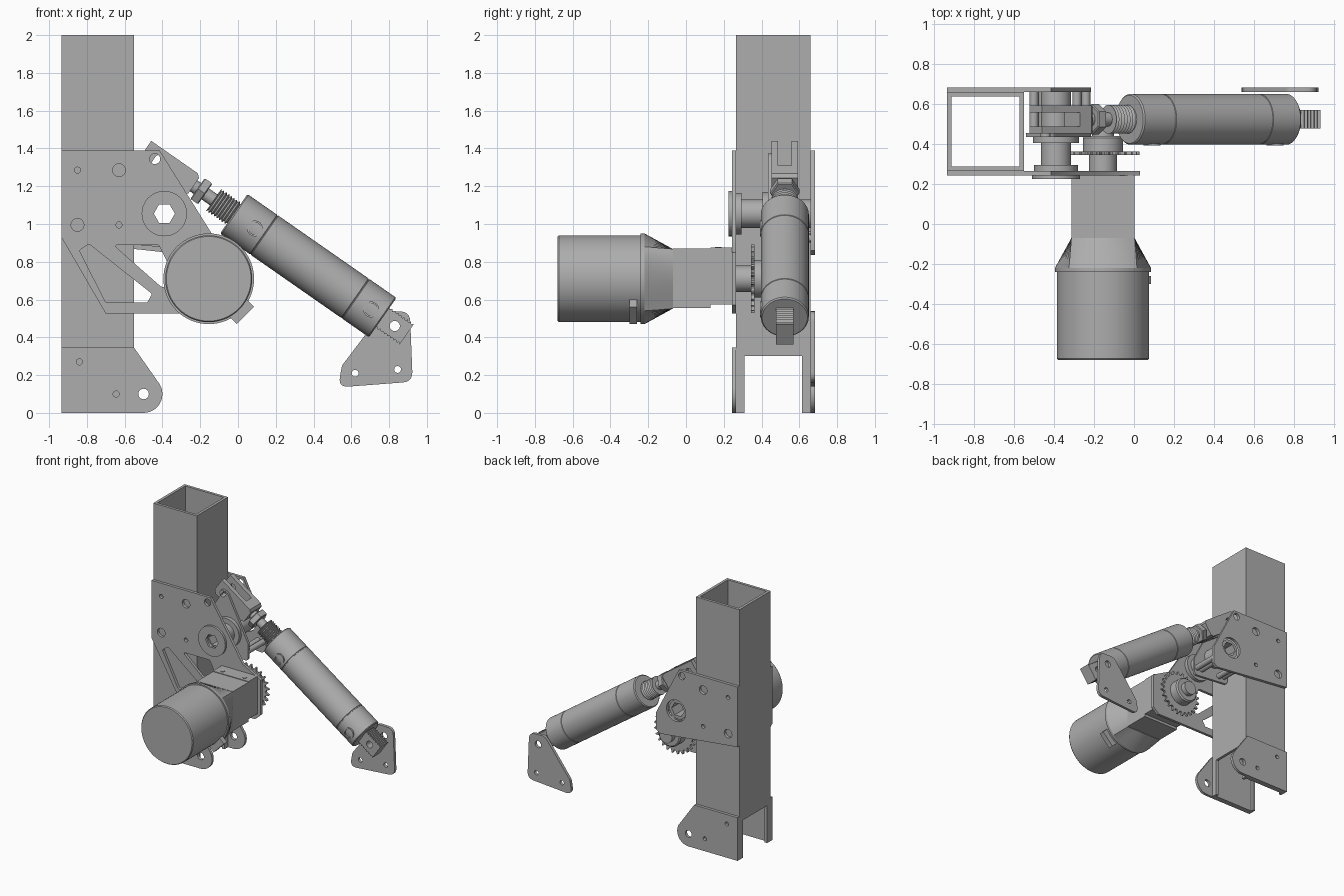
import bpy, bmesh, math
from mathutils import Vector, Matrix

if "Cube" in bpy.data.objects:
    bpy.data.objects.remove(bpy.data.objects["Cube"])

metal = bpy.data.materials.new("grey_metal")
metal.use_nodes = True
GREY = (0.42, 0.42, 0.42, 1)
metal.diffuse_color = GREY
metal.node_tree.nodes["Principled BSDF"].inputs["Base Color"].default_value = GREY
parts = []


def add(name, mesh):
    ob = bpy.data.objects.new(name, mesh)
    bpy.context.collection.objects.link(ob)
    mesh.materials.clear()
    mesh.materials.append(metal)
    parts.append(ob)
    return ob


def ring(x, z, r, n=24, turn=0):
    return [(x + r * math.cos(turn + math.tau * i / n), z + r * math.sin(turn + math.tau * i / n))
            for i in range(n)]


def rounded(corners, r, steps=6):
    """Outline with every corner softened by radius r."""
    out = []
    for i, c in enumerate(corners):
        p = Vector(c)
        a, b = Vector(corners[i - 1]) - p, Vector(corners[(i + 1) % len(corners)]) - p
        d = min(r / math.tan(a.angle(b) / 2), a.length * 0.48, b.length * 0.48)
        s, e = p + a.normalized() * d, p + b.normalized() * d
        for k in range(steps + 1):
            t = k / steps
            out.append(tuple(s * (1 - t) ** 2 + p * 2 * t * (1 - t) + e * t * t))
    return out


def prism(name, loops, lo, hi, axis="y"):
    """Extrude an outline with holes between lo and hi along an axis."""
    cu = bpy.data.curves.new(name, "CURVE")
    cu.dimensions, cu.fill_mode, cu.extrude = "2D", "BOTH", (hi - lo) / 2
    for loop in loops:
        sp = cu.splines.new("POLY")
        sp.points.add(len(loop) - 1)
        for pt, (u, v) in zip(sp.points, loop):
            pt.co = (u, v, 0, 1)
        sp.use_cyclic_u = True
    tmp = bpy.data.objects.new(name, cu)
    bpy.context.collection.objects.link(tmp)
    mesh = bpy.data.meshes.new_from_object(tmp.evaluated_get(bpy.context.evaluated_depsgraph_get()))
    bpy.data.objects.remove(tmp)
    mid = (lo + hi) / 2
    if axis == "y":
        mesh.transform(Matrix.Translation((0, mid, 0)) @ Matrix.Rotation(math.pi / 2, 4, "X"))
    else:
        mesh.transform(Matrix.Translation((0, 0, mid)))
    return add(name, mesh)


def loft(name, rings):
    """Skin a list of equal rings of 3D points and cap both ends."""
    bm = bmesh.new()
    rows = [[bm.verts.new(p) for p in r] for r in rings]
    n = len(rows[0])
    for a, b in zip(rows, rows[1:]):
        for i in range(n):
            bm.faces.new((a[i], a[(i + 1) % n], b[(i + 1) % n], b[i]))
    bm.faces.new(rows[0])
    bm.faces.new(rows[-1])
    bmesh.ops.recalc_face_normals(bm, faces=bm.faces)
    mesh = bpy.data.meshes.new(name)
    bm.to_mesh(mesh)
    bm.free()
    return add(name, mesh)


def lathe(name, origin, direction, profile, n=48):
    """Round solid from (distance, radius) pairs along a direction."""
    rot = Vector(direction).to_track_quat("Z", "Y")
    return loft(name, [[Vector(origin) + rot @ Vector((u, v, t)) for u, v in ring(0, 0, r, n)]
                       for t, r in profile])


def rect(x0, x1, z0, z1):
    return [(x0, z0), (x1, z0), (x1, z1), (x0, z1)]


# square column with open fork at the foot
XL, XR, YF, YB, W = -0.935, -0.55, 0.265, 0.66, 0.022
prism("column", [rect(XL, XR, YF, YB), rect(XL + W, XR - W, YF + W, YB - W)], 0.3, 2, "z")
for name, y, s in (("front_column_leg", YF, 1), ("rear_column_leg", YB, -1)):
    a, b = y + s * 0.045, y + s * W
    prism(name, [[(XL, y), (XR, y), (XR, a), (XR - W, a), (XR - W, b),
                  (XL + W, b), (XL + W, a), (XL, a)]], 0, 0.3, "z")

# foot brackets on both sides of the column
foot = [(XL, 0), (XR, 0)] + [(-0.5 + 0.1 * math.cos(a), 0.1 + 0.1 * math.sin(a))
        for a in [math.radians(-90 + 10 * i) for i in range(13)]] + [(XR, 0.345), (XL, 0.345)]
foot_holes = [ring(-0.84, 0.27, 0.016), ring(-0.645, 0.1, 0.016), ring(-0.5, 0.1, 0.028)]
PLATES = (("front", 0.243, YF), ("rear", YB, 0.683))
for side, lo, hi in PLATES:
    prism(side + "_foot_bracket", [foot] + foot_holes, lo, hi)

# main side plates
PIN, HUB, MOTOR = (-0.44, 1.345), (-0.39, 1.055), (-0.155, 0.71)
bolt_holes = [ring(x, z, r) for x, z, r in ((-0.85, 1.285, 0.016), (-0.63, 1.285, 0.034),
              (-0.85, 0.995, 0.034), (-0.63, 0.995, 0.016))] + [ring(*PIN, 0.028)]
front_edge = [(XL, 1.39), (-0.415, 1.39), (-0.13, 0.935), (0.03, 0.85), (0.03, 0.57),
              (-0.02, 0.525), (-0.7, 0.525), (XL, 0.93)]
windows = [rounded([(-0.84, 0.86), (-0.7, 0.585), (-0.48, 0.585), (-0.455, 0.63), (-0.79, 0.895)], 0.012),
           rounded([(-0.66, 0.89), (-0.42, 0.89), (-0.37, 0.79), (-0.37, 0.66), (-0.41, 0.67)], 0.012)]
prism("front_side_plate", [front_edge] + windows + bolt_holes + [ring(*HUB, 0.06)], *PLATES[0][1:])
rear_edge = [(XL, 1.39), (-0.415, 1.39), (-0.215, 1.0), (-0.215, 0.86), (-0.25, 0.835), (XL, 0.91)]
prism("rear_side_plate", [rear_edge] + bolt_holes + [ring(*HUB, 0.085, 32)], *PLATES[1][1:])
inner_edge = rounded([(-0.54, 1.2), (-0.415, 1.39), (-0.215, 1.0), (-0.215, 0.86), (-0.54, 0.89)], 0.03)
prism("inner_plate", [inner_edge, ring(*PIN, 0.028), ring(*HUB, 0.06)], 0.435, 0.455)

# hex-bored bearings and spacers
hexagon = ring(*HUB, 0.056, 6)
for name, r, lo, hi in (("front_bearing", 0.12, 0.225, 0.243), ("front_bearing_back", 0.11, YF, 0.295),
                        ("inner_bearing", 0.115, 0.405, 0.435), ("hub_sleeve", 0.075, 0.295, 0.405),
                        ("rear_hub_sleeve", 0.075, 0.455, 0.66)):
    prism(name, [ring(*HUB, r, 40), hexagon], lo, hi)
for i, (x, z) in enumerate(((-0.5, 0.94), (-0.455, 0.93), (-0.285, 0.925), (-0.24, 0.925))):
    lathe(f"spacer_{i + 1}", (x, 0.455, z), (0, 1, 0), [(0, 0.022), (0.205, 0.022)], 16)

# motor can, tapered adapter and gearbox
MX, MZ = MOTOR
lathe("motor_can", (MX, -0.68, MZ), (0, 1, 0), [(0, 0.224), (0.008, 0.23), (0.44, 0.23)], 64)
lathe("motor_rim", (MX, -0.24, MZ), (0, 1, 0), [(0, 0.24), (0.02, 0.24)], 64)


def squared(x, z, half):
    return [(x + half * u / max(abs(u), abs(v)), z + half * v / max(abs(u), abs(v)))
            for u, v in ring(0, 0, 1, 64)]


loft("motor_adapter", [[(x, y, z) for x, z in pts] for y, pts in
     ((-0.22, ring(MX, MZ, 0.24, 64)), (-0.07, squared(MX, MZ, 0.158)))])
prism("gearbox", [rect(-0.313, 0.003, 0.555, 0.87)], -0.07, 0.13)
prism("gearbox_mount", [rect(-0.313, 0.003, 0.575, 0.875)], 0.13, 0.243)
for i, x in enumerate((-0.255, -0.06)):
    lathe(f"gearbox_screw_{i + 1}", (x, 0.17, 0.87), (0, 0, 1), [(0, 0.017), (0.009, 0.017)], 16)
diag = Vector((1, -1)).normalized()
side = Vector((1, 1)).normalized()
tab = [tuple(Vector(MOTOR) + diag * d + side * w) for d, w in
       ((0.2, -0.065), (0.275, -0.065), (0.275, 0.065), (0.2, 0.065))]
prism("motor_terminal", [tab], -0.3, -0.26)

# output shaft and sprocket
lathe("output_shaft", (MX, 0.243, MZ), (0, 1, 0),
      [(0, 0.07), (0.17, 0.07), (0.17, 0.055), (0.235, 0.055)], 32)
lathe("sprocket_hub", (MX, 0.36, MZ), (0, 1, 0), [(0, 0.1), (0.07, 0.1), (0.08, 0.09)], 40)
TEETH = 24
teeth = [(MX + r * math.cos(a), MZ + r * math.sin(a)) for i in range(TEETH)
         for r, a in ((r, math.tau * (i + f) / TEETH)
                      for r, f in ((0.155, 0), (0.158, 0.2), (0.183, 0.4), (0.183, 0.6), (0.158, 0.8)))]
prism("sprocket", [teeth], 0.345, 0.363)

# actuator frame: s runs along the axis from the pin, w across it
AXIS = Vector((1.27, -0.885)).normalized()
ACROSS = Vector((-AXIS.y, AXIS.x))
YC = 0.523


def along(s, w):
    return tuple(Vector(PIN) + AXIS * s + ACROSS * w)


def actuator_round(name, profile, n=48):
    return lathe(name, (PIN[0], YC, PIN[1]), (AXIS.x, 0, AXIS.y), profile, n)


def thread(s0, s1, r, depth, turns):
    return [(s0 + (s1 - s0) * i / (2 * turns), r - depth * (i % 2)) for i in range(2 * turns + 1)]


# rod clevis
cheek = [along(s, w) for s, w in ((-0.07, 0.067), (0.16, 0.067), (0.16, -0.067), (-0.045, -0.067), (-0.07, -0.045))]
for name, lo, hi in (("front_clevis_cheek", -0.07, -0.035), ("rear_clevis_cheek", 0.035, 0.07)):
    prism(name, [cheek, ring(*PIN, 0.028)], YC + lo, YC + hi)
prism("clevis_base", [[along(s, w) for s, w in ((0.16, 0.067), (0.23, 0.067), (0.25, 0.05),
      (0.25, -0.05), (0.23, -0.067), (0.16, -0.067))]], YC - 0.07, YC + 0.07)

# rod, lock nut and threaded nose
actuator_round("piston_rod", [(0.24, 0.035), (0.4, 0.035)], 24)
actuator_round("lock_nut", [(0.275, 0.07), (0.28, 0.077), (0.32, 0.077), (0.325, 0.07)], 6)
actuator_round("threaded_nose", thread(0.38, 0.515, 0.072, 0.012, 8), 32)

# cylinder body with shallow seams near the ends
body = [(0.509, 0.12), (0.516, 0.127)]
for s in (0.7, 1.29):
    body += [(s, 0.127), (s + 0.002, 0.124), (s + 0.006, 0.124), (s + 0.008, 0.127)]
actuator_round("cylinder_body", body + [(1.463, 0.127), (1.47, 0.12)], 64)
for i, s in enumerate((0.645, 1.395)):
    x, z = along(s, 0)
    prism(f"port_{i + 1}", [ring(x, z, 0.042, 28), ring(x, z, 0.032, 28)], YC - 0.132, YC - 0.09)

# threaded tail lug
jag = thread(1.465, 1.625, 0.067, 0.01, 8)
lug = [along(s, w) for s, w in jag] + [along(s, -w) for s, w in reversed(jag)]
EYE = along(1.548, 0)
prism("tail_lug", [lug, ring(*EYE, 0.027)], YC - 0.047, YC + 0.047)

# anchor plate under the tail
anchor = rounded([(0.53, 0.135), (0.925, 0.165), (0.91, 0.535), (0.77, 0.54), (0.55, 0.25)], 0.055)
prism("anchor_plate", [anchor, ring(0.62, 0.21, 0.018), ring(0.845, 0.23, 0.018), ring(*EYE, 0.027)], YB, 0.683)

# smooth rounds, crisp edges
bpy.ops.object.select_all(action="DESELECT")
for ob in parts:
    ob.select_set(True)
bpy.context.view_layer.objects.active = parts[0]
bpy.ops.object.shade_smooth_by_angle(angle=math.radians(30))
